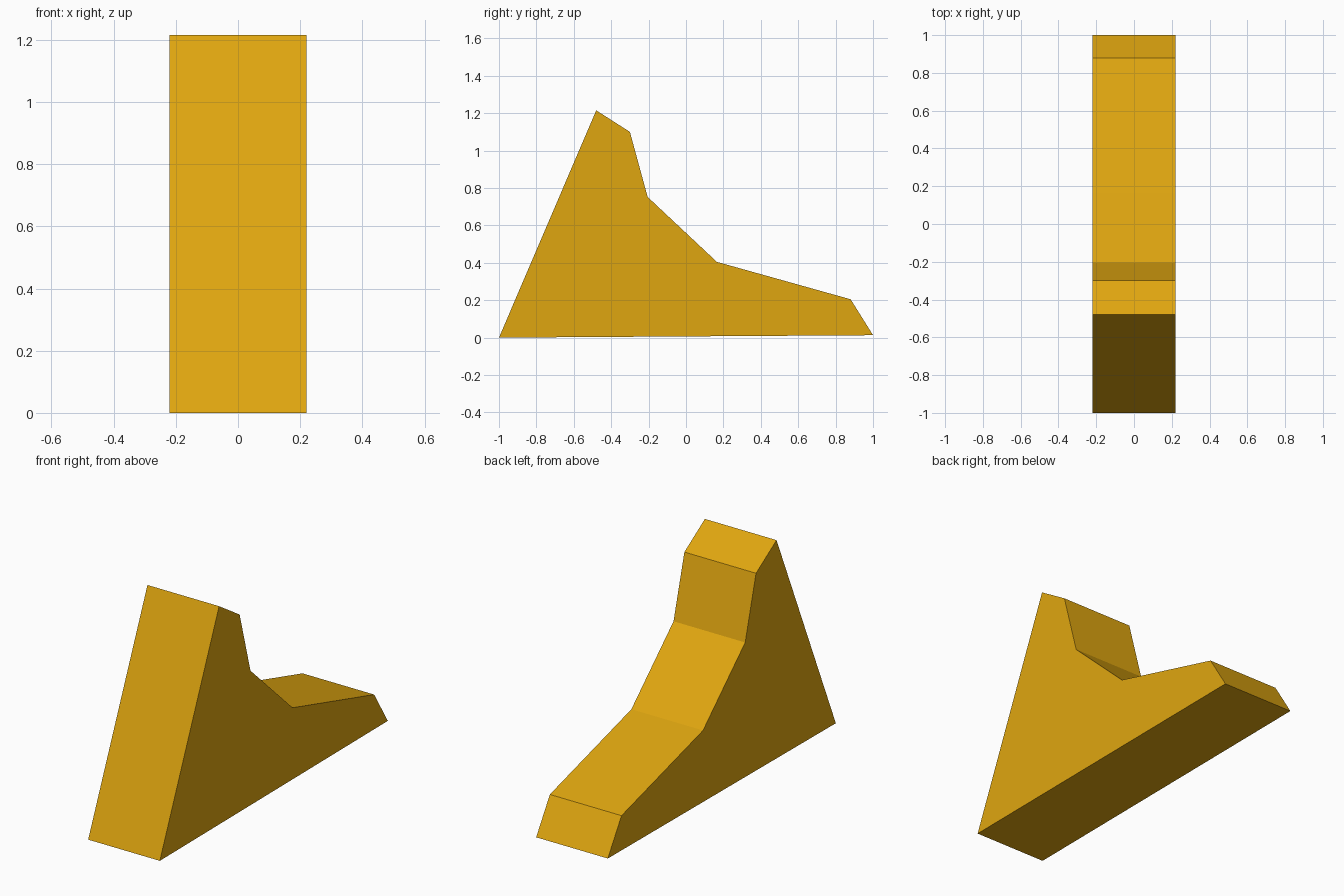
import bpy
import bmesh

if "Cube" in bpy.data.objects:
    bpy.data.objects.remove(bpy.data.objects["Cube"])

HALF_WIDTH = 0.22

# Side profile of the wedge as (y, z)
PROFILE = [(-1.0, 0.0), (1.0, 0.013), (0.88, 0.205), (0.165, 0.405),
           (-0.205, 0.752), (-0.30, 1.10), (-0.48, 1.215)]

golden_yellow = bpy.data.materials.new("golden_yellow")
golden_yellow.diffuse_color = (0.74, 0.38, 0.005, 1.0)
golden_yellow.use_nodes = True
golden_yellow.node_tree.nodes["Principled BSDF"].inputs["Base Color"].default_value = golden_yellow.diffuse_color

# Extrude the profile across the width
bm = bmesh.new()
side = bm.faces.new([bm.verts.new((-HALF_WIDTH, y, z)) for y, z in PROFILE])
extruded = bmesh.ops.extrude_face_region(bm, geom=[side], use_keep_orig=True)
moved = [g for g in extruded["geom"] if isinstance(g, bmesh.types.BMVert)]
bmesh.ops.translate(bm, verts=moved, vec=(2 * HALF_WIDTH, 0, 0))
bmesh.ops.recalc_face_normals(bm, faces=bm.faces)

mesh = bpy.data.meshes.new("stepped_wedge")
bm.to_mesh(mesh)
bm.free()
mesh.materials.append(golden_yellow)
wedge = bpy.data.objects.new("stepped_wedge", mesh)
bpy.context.collection.objects.link(wedge)
